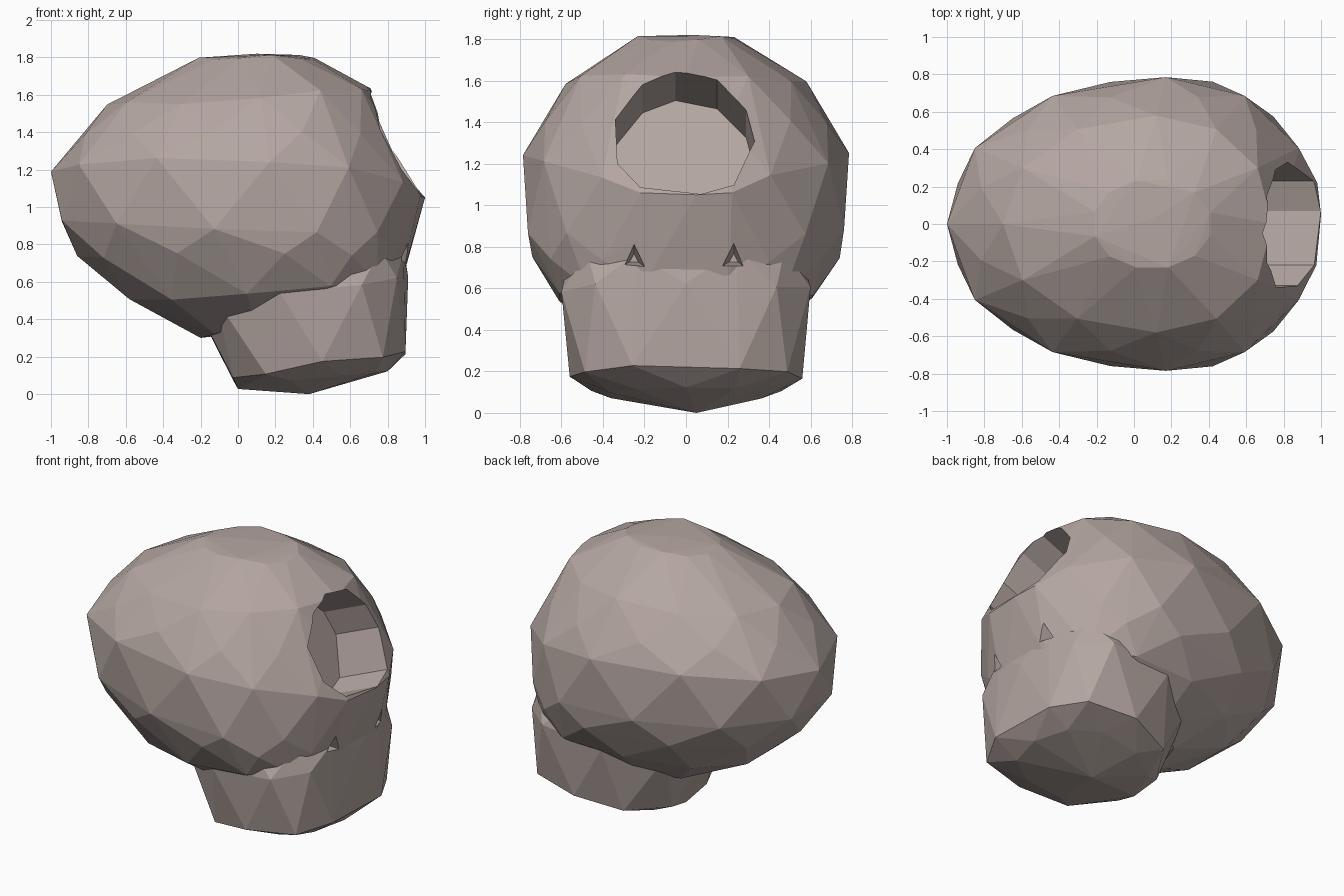
import bpy, bmesh, math, random
from mathutils import Vector

if "Cube" in bpy.data.objects:
    bpy.data.objects.remove(bpy.data.objects["Cube"])

random.seed(4)

# Ring: x back, x front, x of widest point, half width, z there, tilt (dz/dx), side lift, front squareness
CRANIUM = [
    (-0.20, 0.86, 0.40, 0.45, 0.48, 0.32, 0.0, 0.80),
    (-0.61, 0.89, 0.30, 0.63, 0.56, 0.07, 0.0, 0.82),
    (-0.86, 0.91, 0.25, 0.74, 0.74, 0.00, 0.0, 0.88),
    (-0.98, 0.945, 0.20, 0.785, 0.88, -0.04, 0.0, 0.90),
    (-1.00, 0.985, 0.17, 0.785, 1.11, -0.055, 0.14, 0.95),
    (-0.85, 0.85, 0.15, 0.70, 1.40, 0.00, 0.0, 0.95),
    (-0.70, 0.74, 0.12, 0.58, 1.59, 0.06, 0.0, 0.95),
    (-0.22, 0.42, 0.10, 0.24, 1.80, 0.00, 0.0, 1.00),
]
JAW = [
    (0.00, 0.80, 0.42, 0.38, 0.09, 0.12, 0.0, 0.85),
    (-0.05, 0.91, 0.45, 0.56, 0.16, 0.15, 0.0, 0.66),
    (-0.24, 0.91, 0.45, 0.62, 0.57, 0.10, 0.0, 0.66),
    (-0.20, 0.90, 0.45, 0.55, 0.78, 0.00, 0.0, 0.70),
]

bone = bpy.data.materials.new("grey_brown")
bone.diffuse_color = (0.46, 0.385, 0.36, 1.0)
bone.use_nodes = True
bone.node_tree.nodes["Principled BSDF"].inputs["Base Color"].default_value = bone.diffuse_color


def make_object(name, bm):
    bmesh.ops.recalc_face_normals(bm, faces=bm.faces)
    mesh = bpy.data.meshes.new(name)
    bm.to_mesh(mesh)
    bm.free()
    mesh.materials.append(bone)
    obj = bpy.data.objects.new(name, mesh)
    bpy.context.collection.objects.link(obj)
    return obj


def ring_points(spec, n, offset):
    xb, xf, xc, w, z0, tilt, lift, e = spec
    for i in range(n):
        t = 2 * math.pi * (i + offset) / n
        c, s = math.cos(t), math.sin(t)
        p = e if c > 0 else 0.95
        x = xc + math.copysign(abs(c) ** p, c) * (xf - xc if c > 0 else xc - xb)
        y = math.copysign(abs(s) ** p, s) * w
        j = random.uniform(-0.015, 0.015)
        yield Vector((x, y, z0 + tilt * (x - xc) + lift * abs(s) + j))


def hull(name, rings, n, extra):
    """Faceted convex shell around staggered rings."""
    bm = bmesh.new()
    for k, spec in enumerate(rings):
        for p in ring_points(spec, n, (k % 2) * 0.5):
            bm.verts.new(p)
    for p in extra:
        bm.verts.new(p)
    bmesh.ops.convex_hull(bm, input=bm.verts)
    bmesh.ops.delete(bm, geom=[v for v in bm.verts if not v.link_faces], context='VERTS')
    return make_object(name, bm)


def combine(target, other, operation):
    other.hide_render = True
    mod = target.modifiers.new("combine", 'BOOLEAN')
    mod.operation = operation
    mod.solver = 'EXACT'
    mod.object = other
    bpy.context.view_layer.objects.active = target
    bpy.ops.object.modifier_apply(modifier=mod.name)
    bpy.data.objects.remove(other, do_unlink=True)


def prism(name, front, back):
    bm = bmesh.new()
    f = [bm.verts.new(p) for p in front]
    b = [bm.verts.new(p) for p in back]
    n = len(f)
    bm.faces.new(f)
    bm.faces.new(b[::-1])
    for i in range(n):
        bm.faces.new((f[i], b[i], b[(i + 1) % n], f[(i + 1) % n]))
    return make_object(name, bm)


# Skull: cranium joined to jaw
skull = hull("skull", CRANIUM, 12,
             [(0.10, 0.03, 1.82), (0.98, 0.22, 1.06), (0.975, -0.22, 1.06), (1.0, 0.05, 1.05)])
combine(skull, hull("jaw", JAW, 10, [(0.38, 0.05, 0.0)]), 'UNION')

# Single eye socket: recess along the sloping brow normal
rim = [(-0.22, 1.09), (0.07, 1.05), (0.23, 1.10), (0.33, 1.33), (0.29, 1.48),
       (0.15, 1.62), (-0.05, 1.66), (-0.21, 1.60), (-0.34, 1.44), (-0.33, 1.22)]
normal = Vector((0.92, 0, 0.39))
rim3 = [Vector((0.99 - (z - 1.05) * 0.42, y, z)) for y, z in rim]
combine(skull, prism("eye_socket_cutter",
                     [p + normal * 0.25 for p in rim3],
                     [p - normal * 0.40 for p in rim3]), 'DIFFERENCE')

# Nostrils: small pointed notches
for side, y in (("left", 0.23), ("right", -0.25)):
    tri = [Vector((1.0, y + dy, z)) for dy, z in ((-0.085, 0.69), (0.085, 0.68), (0.0, 0.85))]
    mid = Vector((0.74, y, 0.74))
    combine(skull, prism(side + "_nostril_cutter", tri, [mid.lerp(p, 0.25) for p in tri]), 'DIFFERENCE')
